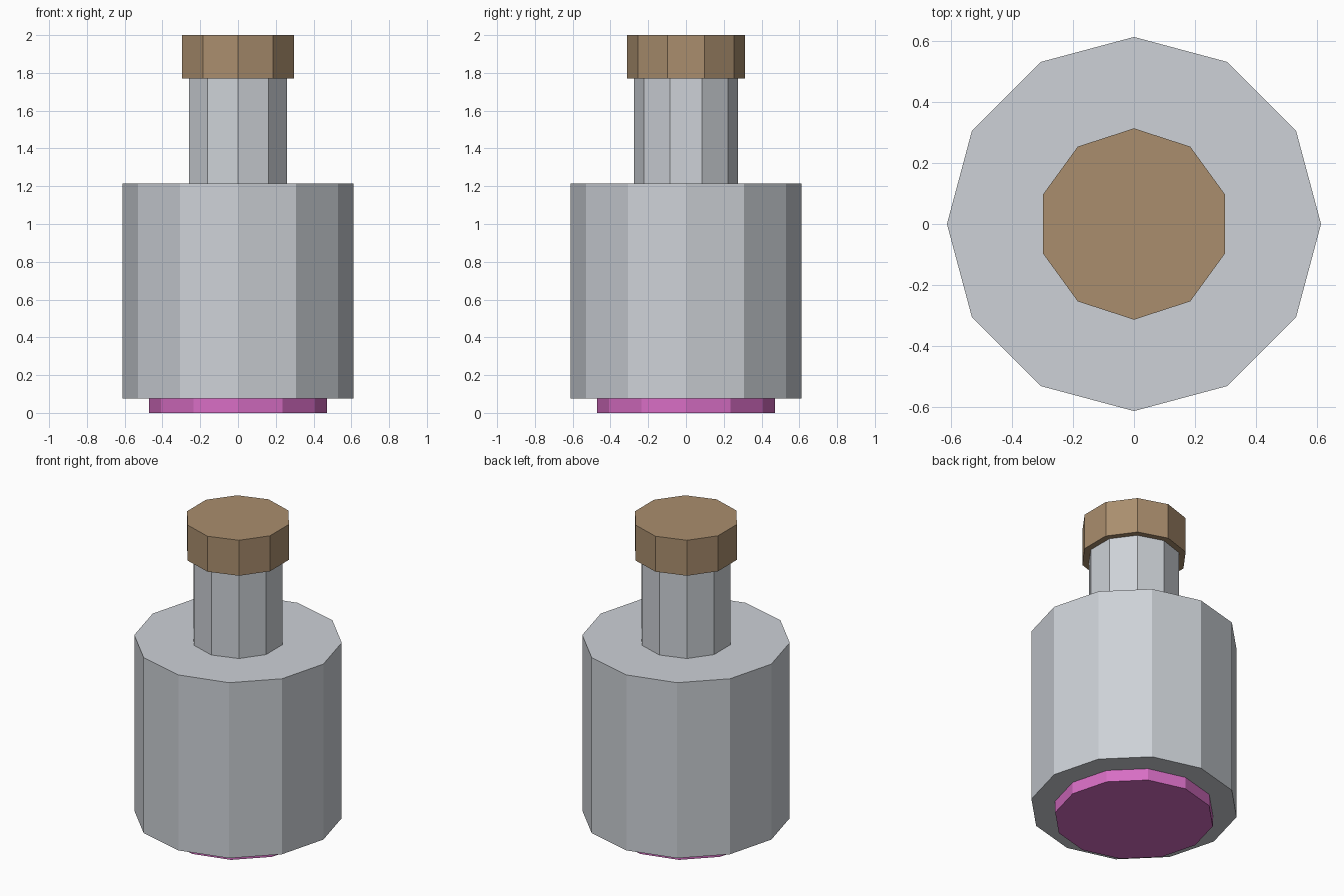
import bpy

cube = bpy.data.objects.get("Cube")
if cube:
    bpy.data.objects.remove(cube, do_unlink=True)


def make_material(name, rgb):
    mat = bpy.data.materials.new(name)
    mat.use_nodes = True
    colour = (*rgb, 1.0)
    mat.diffuse_color = colour
    mat.node_tree.nodes["Principled BSDF"].inputs["Base Color"].default_value = colour
    return mat


def add_prism(name, sides, radius, bottom, top, mat):
    """Flat-sided cylinder with a corner pointing along y."""
    bpy.ops.mesh.primitive_cylinder_add(
        vertices=sides, radius=radius, depth=top - bottom,
        location=(0, 0, (bottom + top) / 2))
    obj = bpy.context.object
    obj.name = obj.data.name = name
    obj.data.materials.append(mat)
    return obj


glass = make_material("pale grey", (0.61, 0.64, 0.68))
cork = make_material("cork brown", (0.40, 0.27, 0.155))
magenta = make_material("magenta", (0.68, 0.155, 0.55))

# Foot disc, wide body, narrow neck and stopper, stacked upwards
add_prism("foot_disc", 12, 0.47, 0.0, 0.077, magenta)
add_prism("bottle_body", 12, 0.612, 0.077, 1.215, glass)
add_prism("bottle_neck", 10, 0.274, 1.215, 1.77, glass)
add_prism("stopper", 10, 0.313, 1.77, 2.0, cork)
